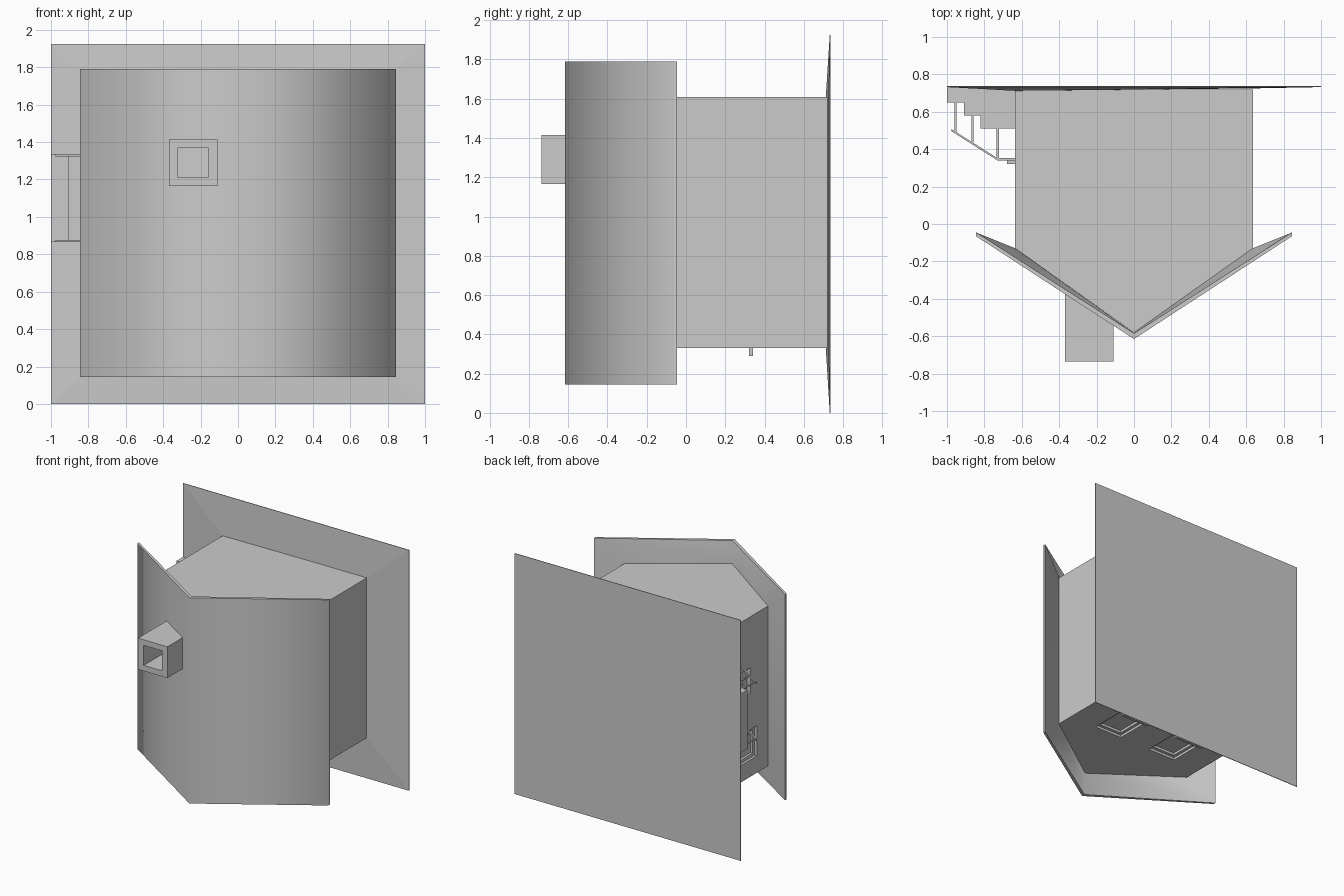
import bpy, bmesh, math
from mathutils import Vector

if "Cube" in bpy.data.objects:
    bpy.data.objects.remove(bpy.data.objects["Cube"])

GREY = (0.6, 0.6, 0.6, 1)
grey = bpy.data.materials.new("plain grey")
grey.use_nodes = True
grey.diffuse_color = GREY
grey.node_tree.nodes["Principled BSDF"].inputs["Base Color"].default_value = GREY


def finish(name, bm):
    bmesh.ops.recalc_face_normals(bm, faces=bm.faces)
    mesh = bpy.data.meshes.new(name)
    bm.to_mesh(mesh)
    bm.free()
    mesh.materials.append(grey)
    obj = bpy.data.objects.new(name, mesh)
    bpy.context.collection.objects.link(obj)
    return obj


def add_box(bm, lo, hi):
    lo, hi = Vector(lo), Vector(hi)
    new = bmesh.ops.create_cube(bm, size=1)["verts"]
    for v in new:
        v.co = (lo + hi) / 2 + Vector(a * b for a, b in zip(v.co, hi - lo))


def box(name, lo, hi):
    bm = bmesh.new()
    add_box(bm, lo, hi)
    return finish(name, bm)


def prism(name, outline, z0, z1):
    """Extrude an x-y outline along z."""
    bm = bmesh.new()
    face = bm.faces.new([bm.verts.new((x, y, z0)) for x, y in outline])
    new = bmesh.ops.extrude_face_region(bm, geom=[face])["geom"]
    bmesh.ops.translate(bm, vec=(0, 0, z1 - z0),
                        verts=[g for g in new if isinstance(g, bmesh.types.BMVert)])
    return finish(name, bm)


def loft(name, loops, caps):
    """Skin a stack of matching loops and close both ends."""
    bm = bmesh.new()
    rings = [[bm.verts.new(p) for p in loop] for loop in loops]
    for a, b in zip(rings, rings[1:]):
        for i in range(len(a)):
            j = (i + 1) % len(a)
            bm.faces.new((a[i], a[j], b[j], b[i]))
    for ring in (rings[0], rings[-1]):
        for cap in caps:
            bm.faces.new([ring[i] for i in cap])
    return finish(name, bm)


def cut(obj, lo, hi):
    cutter = box("cutter", lo, hi)
    cutter.hide_render = True
    mod = obj.modifiers.new("cut", "BOOLEAN")
    mod.operation, mod.solver, mod.object = "DIFFERENCE", "EXACT", cutter
    bpy.context.view_layer.objects.active = obj
    bpy.ops.object.modifier_apply(modifier=mod.name)
    bpy.data.objects.remove(cutter)


# House body, lying with its ridge towards the front
W, Z0, Z1 = 0.635, 0.33, 1.61
EAVE, RIDGE, GROUND = -0.13, -0.58, 0.72
body = prism("house_body", [(-W, GROUND), (-W, EAVE), (0, RIDGE), (W, EAVE), (W, GROUND)], Z0, Z1)

# Stepped window recesses with sills
TOP, SILL = 0.01, 0.32
for inset, depth in ((0, 0.02), (0.025, 0.04)):
    y0, y1 = TOP + inset, SILL - inset
    for x in (-0.265, 0.265):
        r = 0.125 - inset
        cut(body, (x - r, y0, Z0 - 0.1), (x + r, y1, Z0 + depth))
    cut(body, (-W - 0.1, y0, 0.465 + inset), (-W + depth, y1, 0.705 - inset))
for side, x in (("right", -0.265), ("left", 0.265)):
    box(side + "_window_sill", (x - 0.125, SILL, Z0 - 0.04), (x + 0.125, SILL + 0.02, Z0 + 0.01))
box("side_window_sill", (-W - 0.045, SILL, 0.465), (-W + 0.01, SILL + 0.02, 0.705))

# Door recess above the landing
cut(body, (-W - 0.1, 0.09, 1.0), (-W + 0.03, 0.51, 1.2))


# Roof: outer skin, thin rim, soffit running back to the walls
def roof_loop(half, eave, ridge, z0, z1):
    low = [(-half, eave, z0), (0, ridge, z0), (half, eave, z0)]
    return low + [(x, y, z1) for x, y, _ in reversed(low)]


roof = loft("roof", [roof_loop(0.845, -0.065, -0.615, 0.145, 1.79),
                     roof_loop(0.845, -0.045, -0.585, 0.145, 1.79),
                     roof_loop(W, EAVE, RIDGE, Z0, Z1)],
            [(0, 1, 4, 5), (1, 2, 3, 4)])
bpy.ops.object.select_all(action="DESELECT")
roof.select_set(True)
bpy.context.view_layer.objects.active = roof
bpy.ops.object.shade_smooth_by_angle(angle=math.radians(75))


# Ground slab, swelling slightly towards the walls
def slab_loop(half, z0, z1, y_right, y_left):
    return [(-half, y_right, z0), (half, y_left, z0), (half, y_left, z1), (-half, y_right, z1)]


loft("ground_slab", [slab_loop(1, 0, 1.925, 0.737, 0.737),
                     slab_loop(1, 0, 1.925, 0.732, 0.732),
                     slab_loop(W, Z0, Z1, 0.712, 0.725)], [(0, 1, 2, 3)])

# Chimney with an open flue
chimney = box("chimney", (-0.37, -0.735, 1.165), (-0.11, -0.34, 1.415))
cut(chimney, (-0.32, -0.8, 1.21), (-0.16, -0.3, 1.37))

# Steps up to the door
S0, S1 = 0.865, 1.335
steps = [(-1, 0.73), (-1, 0.65), (-0.91, 0.65), (-0.91, 0.58),
         (-0.82, 0.58), (-0.82, 0.51), (-W, 0.51), (-W, 0.73)]
prism("steps", steps, S0, S1)

# Railings on both sides of the steps
T = 0.012
rail = [(-0.975, 0.495), (-0.73, 0.34), (-W, 0.34)]
band = rail + [(x, y + T) for x, y in reversed(rail)]
for side, z in (("lower", S0), ("upper", S1 - T)):
    prism(side + "_handrail", band, z, z + T)
    bm = bmesh.new()
    for x, y0, y1 in ((-0.96, 0.49, 0.65), (-0.87, 0.435, 0.58), (-0.735, 0.345, 0.51)):
        add_box(bm, (x, y0, z), (x + T, y1, z + T))
    finish(side + "_rail_posts", bm)
